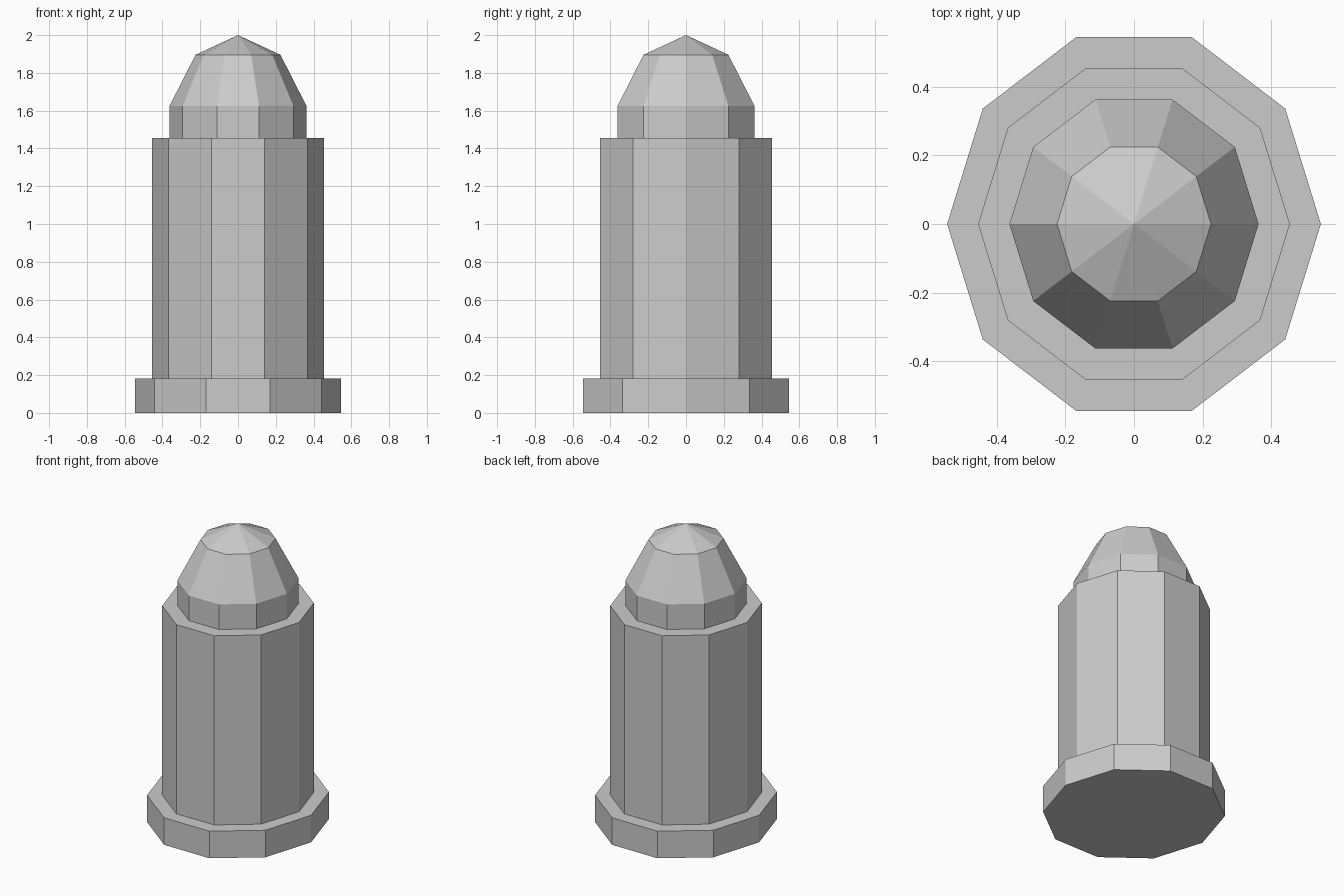
import bpy
import bmesh
from math import sin, cos, pi, radians

if "Cube" in bpy.data.objects:
    bpy.data.objects.remove(bpy.data.objects["Cube"])

SIDES = 10
Y_STRETCH = 1 / cos(radians(18))  # makes the ten-sided outline as deep as it is wide


def lathe(name, profile):
    """Revolve (radius, z) points into a closed, flat-faced ten-sided part."""
    bm = bmesh.new()
    rings = []
    for r, z in profile:
        if r == 0:
            rings.append([bm.verts.new((0, 0, z))] * SIDES)
        else:
            rings.append([bm.verts.new((r * cos(2 * pi * i / SIDES),
                                        r * sin(2 * pi * i / SIDES) * Y_STRETCH, z))
                          for i in range(SIDES)])
    for a, b in zip(rings, rings[1:]):
        for i in range(SIDES):
            j = (i + 1) % SIDES
            bm.faces.new(list(dict.fromkeys((a[i], a[j], b[j], b[i]))))
    # Flat caps where the profile ends away from the axis
    if profile[0][0] > 0:
        bm.faces.new(rings[0][::-1])
    if profile[-1][0] > 0:
        bm.faces.new(rings[-1])
    bmesh.ops.recalc_face_normals(bm, faces=bm.faces)
    mesh = bpy.data.meshes.new(name)
    bm.to_mesh(mesh)
    bm.free()
    obj = bpy.data.objects.new(name, mesh)
    bpy.context.collection.objects.link(obj)
    return obj


BASE_TOP, BODY_TOP = 0.182, 1.455

# Base flange and main column
lathe("base_flange", [(0.545, 0), (0.545, BASE_TOP)])
lathe("column", [(0.4545, BASE_TOP), (0.4545, BODY_TOP)])

# Stretched low-poly sphere, its lower half sunk in the column
dome = [(0, BODY_TOP - 0.545)]
dome += [(0.382 * cos(radians(a)), BODY_TOP + 0.545 * sin(radians(a)))
         for a in (-54, -18, 18, 54)]
dome += [(0, BODY_TOP + 0.545)]
lathe("dome_cap", dome)
